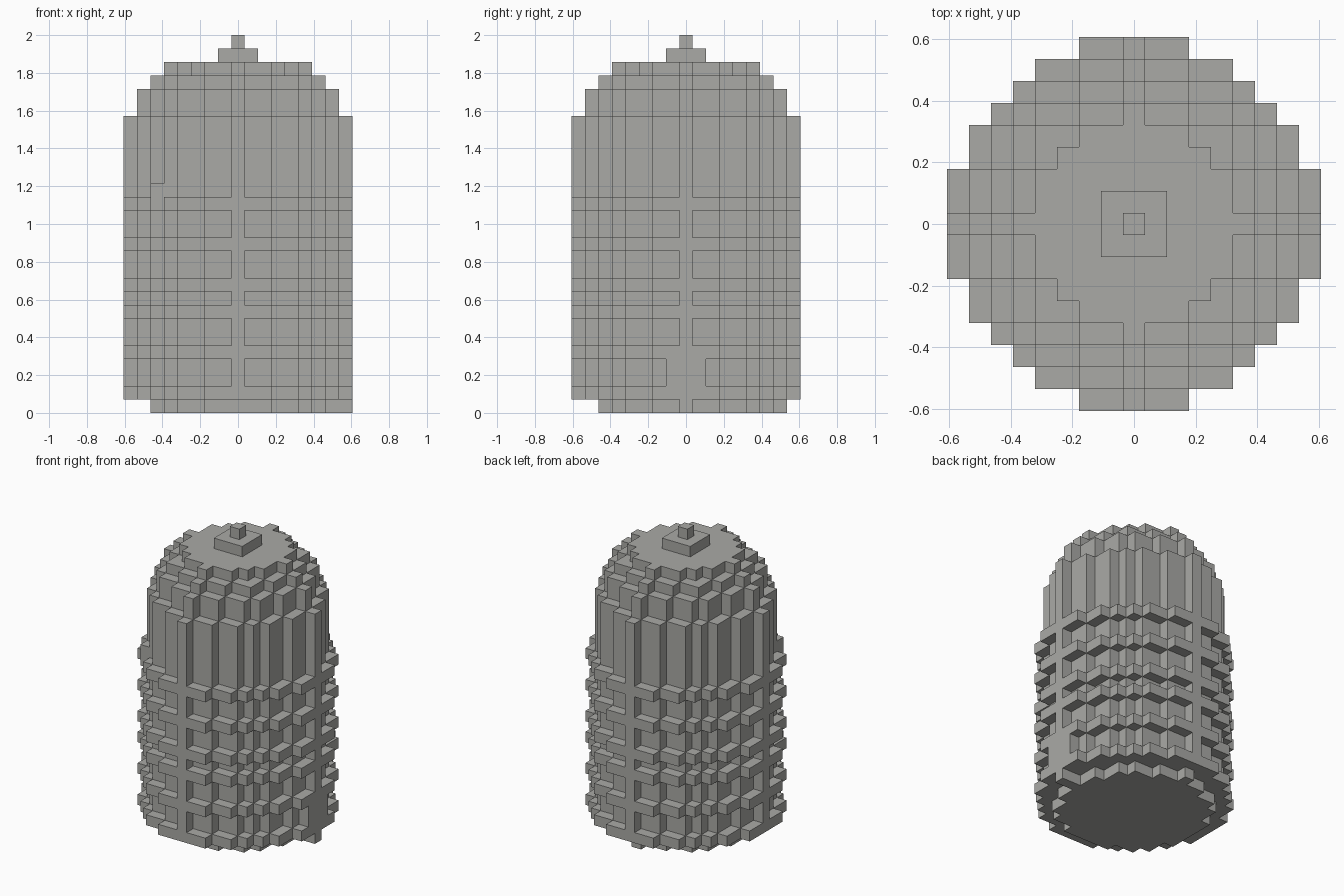
import bpy
import bmesh
from mathutils import Vector

cube = bpy.data.objects.get("Cube")
if cube:
    bpy.data.objects.remove(cube)

UNIT = 2 / 28                      # edge of one block
STEPS = [Vector(s) for s in ((1, 0, 0), (-1, 0, 0), (0, 1, 0),
                             (0, -1, 0), (0, 0, 1), (0, 0, -1))]
# squared radius of each stepped disc, by its reach in blocks
REACH = {0: 0, 1: 2, 4: 20, 5: 32, 6: 41, 7: 53, 8: 68}

stone = bpy.data.materials.new("warm_grey_stone")
stone.use_nodes = True
colour = (0.4, 0.4, 0.38, 1)
stone.diffuse_color = colour
stone.node_tree.nodes["Principled BSDF"].inputs["Base Color"].default_value = colour


def disc(r, low, high):
    """Blocks of a stepped disc between two layers."""
    span = range(-r, r + 1)
    return {(x, y, z) for x in span for y in span for z in range(low, high)
            if x * x + y * y <= REACH[r]}


def cross(r, low, high):
    """Four one-block uprights at distance r along the axes."""
    return {(x, y, z) for z in range(low, high)
            for x, y in ((r, 0), (-r, 0), (0, r), (0, -r))}


def build(name, cells, solid):
    """Make a mesh of the block sides that touch open air."""
    bm = bmesh.new()
    for cell in cells:
        c = Vector(cell)
        for n in STEPS:
            if tuple(int(v) for v in c + n) in solid:
                continue
            u = Vector((n.y, n.z, n.x))
            v = n.cross(u)
            middle = c + Vector((0, 0, 0.5)) + n / 2
            corners = [(-1, -1), (1, -1), (1, 1), (-1, 1)]
            bm.faces.new([bm.verts.new((middle + u * a / 2 + v * b / 2) * UNIT)
                          for a, b in corners])
    bmesh.ops.remove_doubles(bm, verts=bm.verts, dist=UNIT / 50)
    bmesh.ops.dissolve_limit(bm, angle_limit=0.01, verts=bm.verts, edges=bm.edges)
    mesh = bpy.data.meshes.new(name)
    bm.to_mesh(mesh)
    bm.free()
    mesh.materials.append(stone)
    bpy.context.collection.objects.link(bpy.data.objects.new(name, mesh))


parts = {}
# round body and its stepped shoulders
parts["base"] = disc(6, 0, 1)
parts["shaft"] = disc(7, 1, 22)
parts["roof_steps"] = disc(6, 22, 24) | disc(5, 24, 25) | disc(4, 25, 26)
# upright ribs on the four sides, following the shoulders
parts["ribs"] = (cross(8, 1, 22) | cross(7, 22, 24)
                 | cross(6, 24, 25) | cross(5, 25, 26))
# horizontal bands
parts["bands"] = set().union(*(disc(8, z, z + 1) for z in (1, 4, 7, 9, 12, 15)))
parts["band_stud"] = {(-6, -5, 16)}
# widened rib and feet
parts["side_panel"] = {(8, y, z) for y in (-1, 0, 1) for z in (2, 3)}
parts["feet"] = {(7, 0, 0), (8, 0, 0), (0, 7, 0)}
# finial
parts["finial"] = disc(1, 26, 27) | disc(0, 27, 28)

solid = set().union(*parts.values())
used = set()
for name, cells in parts.items():
    build(name, cells - used, solid)
    used |= cells
